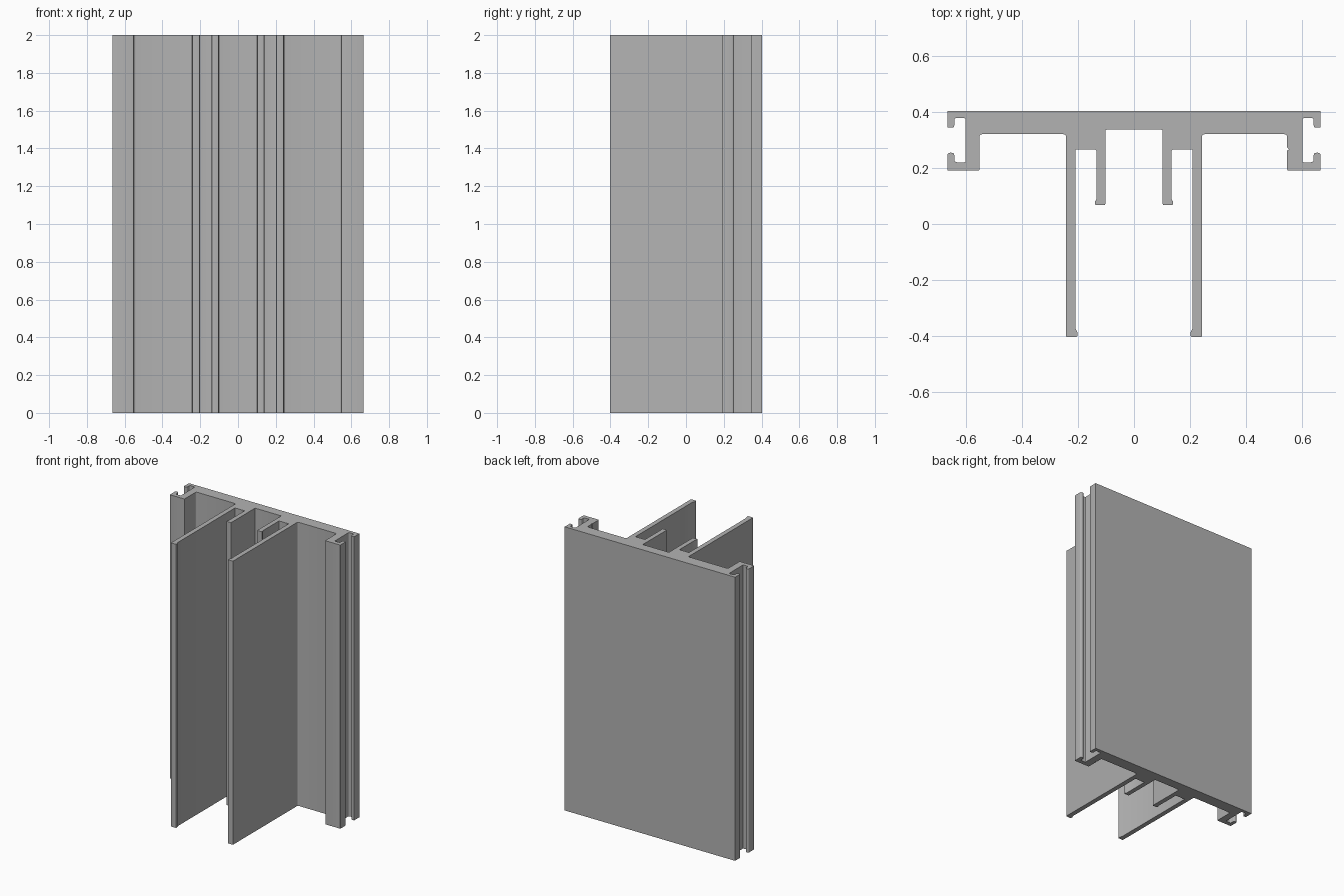
import bpy
import bmesh
from mathutils import Vector

if "Cube" in bpy.data.objects:
    bpy.data.objects.remove(bpy.data.objects["Cube"], do_unlink=True)

HEIGHT = 2.0
BACK, FRONT = 0.4025, -0.4025
R = 0.01   # usual corner radius
S = 0.005  # small corner radius

metal = bpy.data.materials.new("grey aluminium")
metal.use_nodes = True
colour = (0.45, 0.45, 0.45, 1)
metal.diffuse_color = colour
metal.node_tree.nodes["Principled BSDF"].inputs["Base Color"].default_value = colour


def half_profile(wall):
    """Corners (x, y, radius) from the back edge round to the centre channel."""
    # back plate and hooked side groove
    groove = [(0.665, BACK, 0), (0.665, 0.343, S), (0.64, 0.343, R),
              (0.64, 0.378, R), (0.6, 0.378, R), (0.6, 0.22, S),
              (0.64, 0.22, R), (0.64, 0.254, R), (0.665, 0.254, R),
              (0.665, 0.19, S)]
    # long outer leg with a foot lip
    long_leg = [(0.242, 0.32, R), (0.242, FRONT, S), (0.202, FRONT, S),
                (0.202, -0.385, 0), (0.209, -0.372, 0), (0.209, 0.265, S)]
    # short inner leg with a foot lip
    short_leg = [(0.134, 0.265, S), (0.134, 0.088, 0), (0.139, 0.08, 0),
                 (0.139, 0.068, S), (0.102, 0.068, S), (0.102, 0.336, S)]
    return groove + wall + long_leg + short_leg


def rounded(corners):
    """Replace each corner with a small three-segment arc."""
    points = []
    for i, (x, y, r) in enumerate(corners):
        p = Vector((x, y))
        if r == 0:
            points.append(p)
            continue
        before = Vector(corners[i - 1][:2])
        after = Vector(corners[(i + 1) % len(corners)][:2])
        a = p + (before - p).normalized() * r
        b = p + (after - p).normalized() * r
        for k in range(4):
            t = k / 3
            points.append(a * (1 - t) ** 2 + p * 2 * t * (1 - t) + b * t ** 2)
    return points


# The left wall carries a tiny notch, the right wall is plain
notched_wall = [(0.546, 0.19, S), (0.546, 0.262, 0), (0.553, 0.266, 0),
                (0.546, 0.272, 0), (0.546, 0.32, R)]
plain_wall = [(0.551, 0.19, S), (0.551, 0.32, R)]
left = half_profile(notched_wall)
right = [(-x, y, r) for x, y, r in reversed(half_profile(plain_wall))]

# Extrude the whole section upwards
bm = bmesh.new()
section = bm.faces.new([bm.verts.new((p.x, p.y, 0)) for p in rounded(left + right)])
extruded = bmesh.ops.extrude_face_region(bm, geom=[section], use_keep_orig=True)
top = [v for v in extruded["geom"] if isinstance(v, bmesh.types.BMVert)]
bmesh.ops.translate(bm, verts=top, vec=(0, 0, HEIGHT))
bmesh.ops.recalc_face_normals(bm, faces=bm.faces)
caps = [f for f in bm.faces if len(f.verts) > 4]
bmesh.ops.triangulate(bm, faces=caps, ngon_method="EAR_CLIP")

mesh = bpy.data.meshes.new("extruded_frame_profile")
bm.to_mesh(mesh)
bm.free()
mesh.materials.append(metal)
frame = bpy.data.objects.new("extruded_frame_profile", mesh)
bpy.context.collection.objects.link(frame)

# Smooth the rounded corners and keep the flats crisp
bpy.ops.object.select_all(action="DESELECT")
frame.select_set(True)
bpy.context.view_layer.objects.active = frame
bpy.ops.object.shade_smooth_by_angle(angle=0.6)
